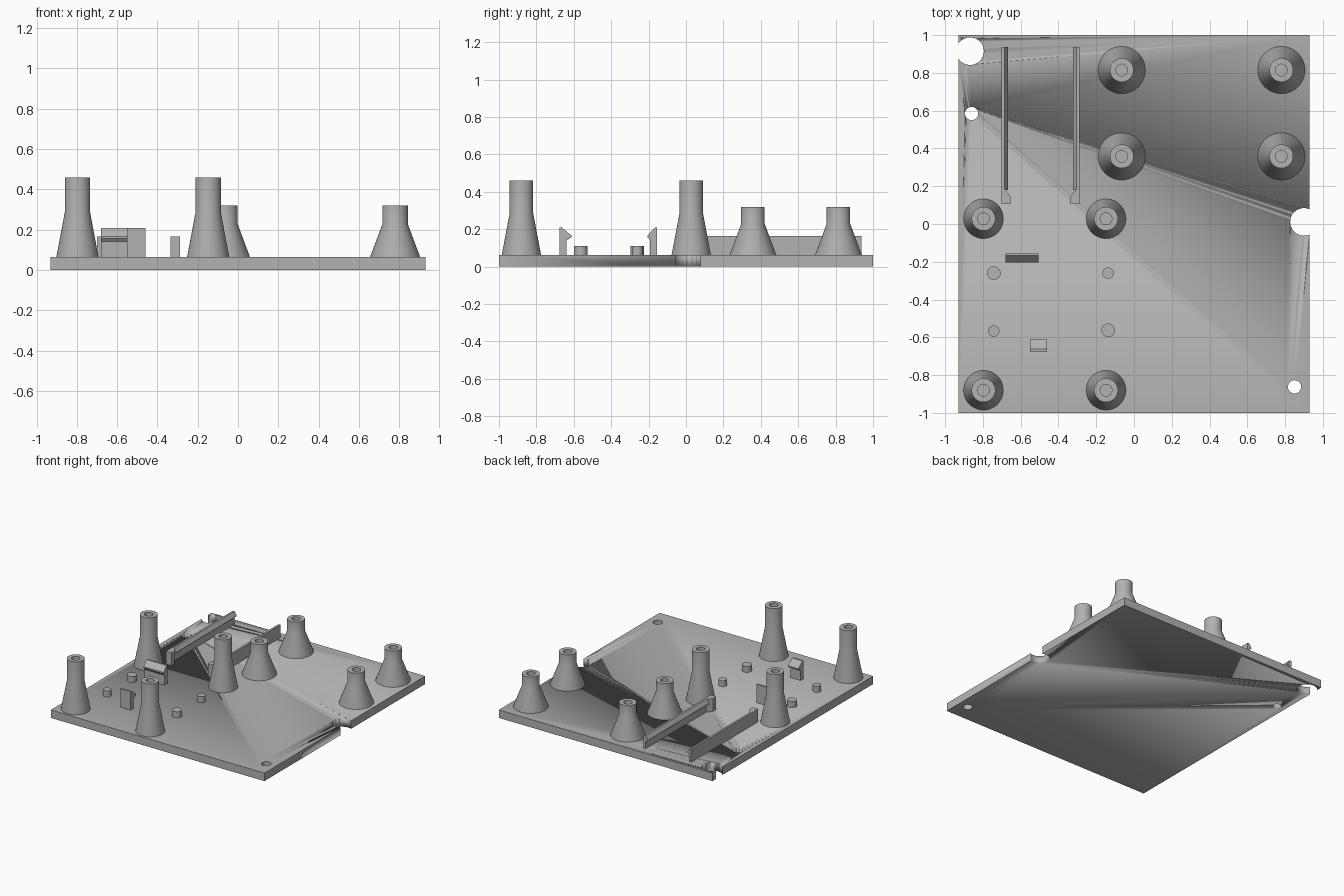
import bpy
import bmesh
import math

cube = bpy.data.objects.get("Cube")
if cube:
    bpy.data.objects.remove(cube, do_unlink=True)

GREY = (0.45, 0.45, 0.45, 1.0)
grey = bpy.data.materials.new("grey plastic")
grey.use_nodes = True
grey.diffuse_color = GREY
grey.node_tree.nodes["Principled BSDF"].inputs["Base Color"].default_value = GREY

PLATE_TOP = 0.063
SINK = PLATE_TOP - 0.005


def finish(name, bm):
    """Turn a bmesh into a named object with crisp edges and smooth curves."""
    bmesh.ops.recalc_face_normals(bm, faces=bm.faces)
    mesh = bpy.data.meshes.new(name)
    bm.to_mesh(mesh)
    bm.free()
    mesh.materials.append(grey)
    ob = bpy.data.objects.new(name, mesh)
    bpy.context.collection.objects.link(ob)
    bpy.ops.object.select_all(action="DESELECT")
    ob.select_set(True)
    bpy.context.view_layer.objects.active = ob
    bpy.ops.object.shade_smooth_by_angle(angle=math.radians(25))
    return ob


def prism(name, outline, direction):
    """Extrude a closed 3D outline along a direction."""
    bm = bmesh.new()
    face = bm.faces.new([bm.verts.new(p) for p in outline])
    new = bmesh.ops.extrude_face_region(bm, geom=[face])["geom"]
    verts = [g for g in new if isinstance(g, bmesh.types.BMVert)]
    bmesh.ops.translate(bm, vec=direction, verts=verts)
    return finish(name, bm)


def lathe(name, x, y, profile, sides=48):
    """Closed turned part from (radius, height) rings, capped at both ends."""
    bm = bmesh.new()
    turn = [2 * math.pi * i / sides for i in range(sides)]
    rings = [[bm.verts.new((x + r * math.cos(a), y + r * math.sin(a), z)) for a in turn]
             for r, z in profile]
    for low, high in zip(rings, rings[1:]):
        for i in range(sides):
            j = (i + 1) % sides
            bm.faces.new((low[i], low[j], high[j], high[i]))
    bm.faces.new(rings[0])
    bm.faces.new(rings[-1])
    return finish(name, bm)


# Base plate with two edge notches and two screw holes
plate = prism("base_plate", [(-0.93, -1, 0), (0.93, -1, 0), (0.93, 1, 0), (-0.93, 1, 0)],
              (0, 0, PLATE_TOP))
for x, y, r in [(-0.868, 0.915, 0.073), (0.9, 0.011, 0.073),
                (-0.86, 0.585, 0.035), (0.85, -0.862, 0.035)]:
    cutter = lathe("hole_cutter", x, y, [(r, -0.1), (r, 0.2)])
    cutter.hide_render = True
    cut = plate.modifiers.new("hole", "BOOLEAN")
    cut.operation = "DIFFERENCE"
    cut.solver = "EXACT"
    cut.object = cutter
    bpy.context.view_layer.objects.active = plate
    bpy.ops.object.modifier_apply(modifier=cut.name)
    bpy.data.objects.remove(cutter, do_unlink=True)


# Flared standoffs with a blind screw hole
def standoff(name, x, y, base, shoulder, top):
    lathe(name, x, y, [(base, SINK), (base, PLATE_TOP), (0.063, shoulder), (0.063, top),
                       (0.031, top), (0.031, PLATE_TOP + 0.01)])


for x in (-0.797, -0.148):
    for y in (0.028, -0.88):
        standoff("tall_standoff", x, y, 0.105, 0.285, 0.46)
for x in (-0.065, 0.78):
    for y in (0.815, 0.358):
        standoff("short_standoff", x, y, 0.125, 0.228, 0.32)

# Locating pegs
for x, y, r in [(-0.742, -0.26, 0.036), (-0.742, -0.567, 0.03),
                (-0.137, -0.26, 0.03), (-0.137, -0.563, 0.036)]:
    lathe("locating_peg", x, y, [(r, SINK), (r, 0.11)], 32)


# Snap clips, hooks facing each other
def snap_clip(name, x0, x1, back, stem, flat, hook, side):
    shape = [(0, SINK), (stem, SINK), (stem, 0.14), (hook, 0.157),
             (hook, 0.167), (flat, 0.208), (0, 0.208)]
    prism(name, [(x0, back + side * d, z) for d, z in shape], (x1 - x0, 0, 0))


snap_clip("back_clip", -0.68, -0.505, -0.155, 0.037, 0.012, 0.05, -1)
snap_clip("front_clip", -0.55, -0.46, -0.677, 0.037, 0.014, 0.065, 1)

# Pair of snap rails, each with a chamfered end stop
RAIL_TOP = 0.165
for side, outer in ((1, -0.701), (-1, -0.288)):
    section = [(0, SINK), (0.016, SINK), (0.016, 0.115), (0.034, 0.13),
               (0.034, 0.137), (0.016, RAIL_TOP), (0, RAIL_TOP)]
    prism("snap_rail", [(outer + side * d, 0.18, z) for d, z in section], (0, 0.757, 0))
    stop = [(0, 0.105), (0.048, 0.105), (0.048, 0.145), (0.016, 0.185), (0, 0.185)]
    prism("rail_end_stop", [(outer + side * d, y, SINK) for d, y in stop],
          (0, 0, RAIL_TOP - SINK))
